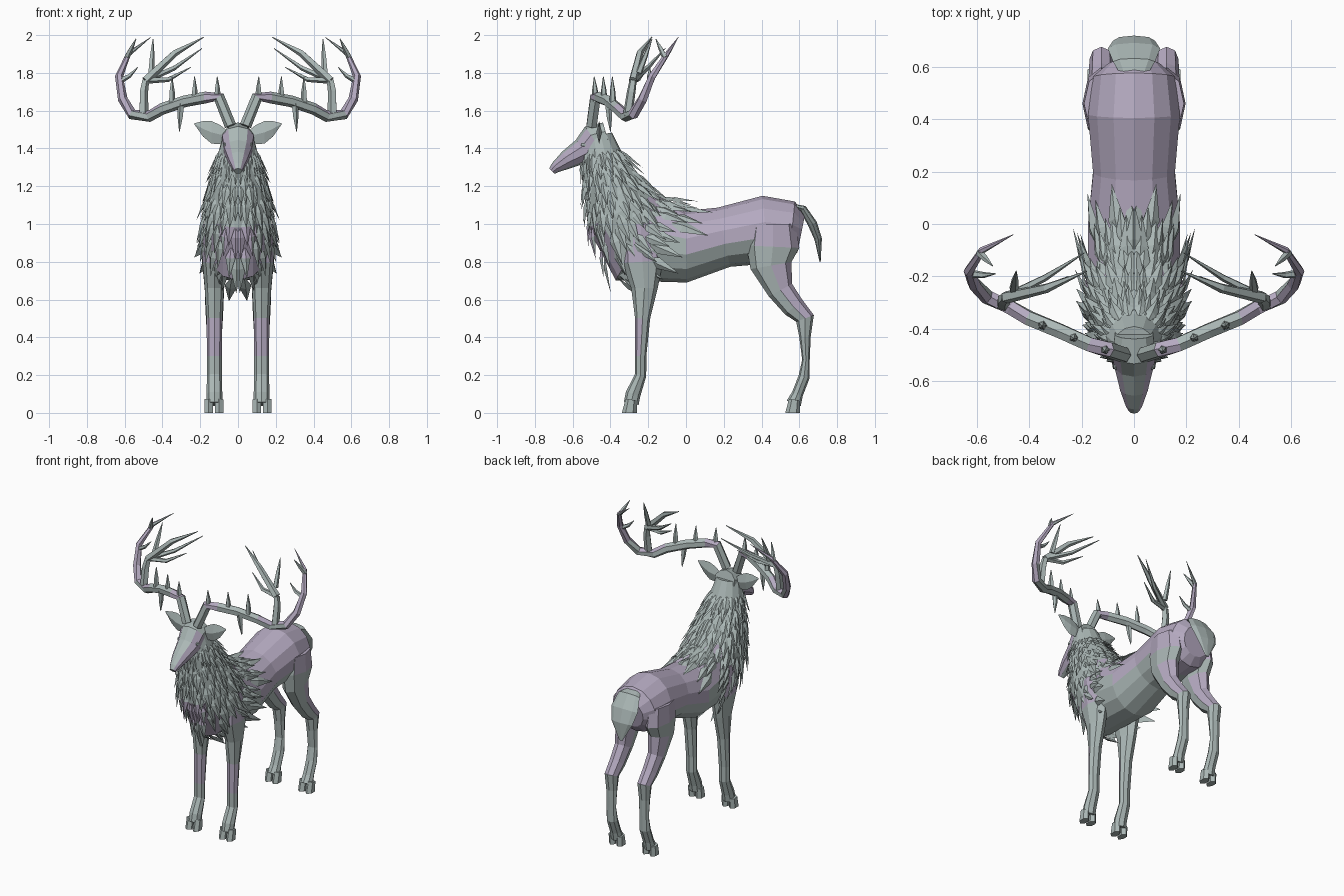
import bpy, bmesh, random
from math import sin, cos, pi
from mathutils import Vector as V

random.seed(4)
cube = bpy.data.objects.get("Cube")
if cube:
    bpy.data.objects.remove(cube)


def material(name, red, green, blue):
    mat = bpy.data.materials.new(name)
    mat.use_nodes = True
    mat.diffuse_color = (red, green, blue, 1)
    mat.node_tree.nodes["Principled BSDF"].inputs["Base Color"].default_value = mat.diffuse_color
    return mat


MATERIALS = [material("grey_green", .41, .48, .47), material("mauve", .46, .4, .53)]


def finish(name, bm, is_mauve=None, mirror=False):
    """Turn a bmesh into a flat shaded object, coloured by a rule on each face."""
    bmesh.ops.recalc_face_normals(bm, faces=bm.faces)
    bm.normal_update()
    for face in bm.faces:
        if is_mauve and is_mauve(face.calc_center_median(), face.normal):
            face.material_index = 1
    mesh = bpy.data.meshes.new(name)
    bm.to_mesh(mesh)
    bm.free()
    for mat in MATERIALS:
        mesh.materials.append(mat)
    obj = bpy.data.objects.new(name, mesh)
    bpy.context.collection.objects.link(obj)
    if mirror:
        obj.modifiers.new("mirror", 'MIRROR')


def skin(bm, rings):
    """Bridge rings of points and cap both ends."""
    loops = [[bm.verts.new(point) for point in ring] for ring in rings]
    count = len(loops[0])
    for low, high in zip(loops, loops[1:]):
        for i in range(count):
            j = (i + 1) % count
            bm.faces.new((low[i], low[j], high[j], high[i]))
    bm.faces.new(loops[0])
    bm.faces.new(loops[-1][::-1])


def directions(points):
    ends = [points[0]] + points + [points[-1]]
    return [(after - before).normalized() for before, after in zip(ends, ends[2:])]


def sections(path, width, x=0):
    """Ovals square to a side-plane path of (y, z, half depth): centre, up, half width."""
    points = [V((x, y, z)) for y, z, depth in path]
    return [(point, V((0, way.z, -way.y)) * step[2], width(step[2]))
            for point, way, step in zip(points, directions(points), path)]


def on_oval(section, angle):
    centre, up, half = section
    return centre + up * cos(angle) + V((half * sin(angle), 0, 0))


def add_limb(bm, path, width, sides, x=0):
    skin(bm, [[on_oval(section, 2 * pi * i / sides) for i in range(sides)]
              for section in sections(path, width, x)])


def limb(name, path, width, sides, is_mauve=None, x=0):
    bm = bmesh.new()
    add_limb(bm, path, width, sides, x)
    finish(name, bm, is_mauve, mirror=x > 0)


def tube(bm, points, radii, sides=5):
    points = [V(point) for point in points]
    rings = []
    for point, way, radius in zip(points, directions(points), radii):
        side = way.cross(V((0, 1, 0))).normalized()
        up = side.cross(way)
        angles = [2 * pi * i / sides for i in range(sides)]
        rings.append([point + radius * (side * cos(a) + up * sin(a)) for a in angles])
    skin(bm, rings)


# Body and neck in one skin
RUMP = [(.61, .95, .1), (.56, .96, .16), (.42, .97, .18), (.2, .93, .16)]
NECK = [(0, .88, .19), (-.25, .92, .25), (-.34, 1.07, .2), (-.4, 1.22, .15),
        (-.45, 1.36, .11), (-.47, 1.47, .08)]


def body_width(depth):
    return min(depth, .18)


def body_mauve(c, n):
    if c.y < -.2:
        return n.y < -.5 and .8 < c.z < 1
    return c.z > .9 or c.y > .4


limb("body", RUMP + NECK, body_width, 14, body_mauve)

# Head with mauve cheeks
limb("head", [(-.42, 1.47, .07), (-.49, 1.45, .08), (-.54, 1.39, .07), (-.63, 1.34, .05),
              (-.69, 1.3, .03), (-.71, 1.28, .02)],
     lambda depth: depth * 1.1, 10, lambda c, n: abs(n.x) > .6 and c.y < -.5)

# Almond eyes
bm = bmesh.new()
bmesh.ops.create_icosphere(bm, subdivisions=1, radius=.02)
bmesh.ops.scale(bm, verts=bm.verts, vec=(.5, 1, .7))
bmesh.ops.translate(bm, verts=bm.verts, vec=(.07, -.54, 1.42))
finish("eyes", bm, mirror=True)

# Leaf shaped ears
bm = bmesh.new()
rings = []
for t in (0, .25, .5, .75, 1):
    centre = V((.05 + .18 * t, -.46, 1.47 + .06 * t * t))
    tall = .06 * sin(pi * (.1 + .88 * t))
    rings.append([centre + V((0, sin(a) * tall / 4, cos(a) * tall)) for a in (0, pi / 2, pi, -pi / 2)])
skin(bm, rings)
finish("ears", bm, lambda c, n: n.z < -.5 and c.x < .13, mirror=True)


# Legs, the hind pair with pointed hocks
def leg_width(depth):
    return .03 + depth * .3


limb("front_legs", [(-.24, 1, .1), (-.23, .8, .11), (-.22, .66, .07), (-.23, .5, .04),
                    (-.24, .3, .03), (-.24, .2, .03), (-.28, .1, .04), (-.29, .05, .04)],
     leg_width, 8, lambda c, n: c.z > .8 or .3 < c.z < .5 and n.y < .3, x=.125)
limb("hind_legs", [(.46, 1, .12), (.46, .88, .14), (.45, .78, .11), (.5, .65, .07),
                   (.57, .56, .06), (.63, .5, .05), (.63, .4, .03), (.635, .28, .02),
                   (.625, .19, .03), (.59, .1, .03), (.57, .05, .04)],
     leg_width, 8, lambda c, n: c.y > .4 and c.z > .85 or .5 < c.z < .8 and n.y > .2, x=.125)

# Cloven hooves, two toes on each foot
for name, y in (("front_hooves", -.3), ("hind_hooves", .565)):
    bm = bmesh.new()
    for x in (.1, .155):
        add_limb(bm, [(y + .01, .07, .03), (y, 0, .04)], lambda depth: .026, 6, x)
    for vert in bm.verts:
        vert.co.z = 0 if vert.co.z < .03 else vert.co.z
    finish(name, bm, lambda c, n: n.y < -.8, mirror=True)

# Spoon shaped tail
limb("tail", [(.55, 1.1, .01), (.62, 1.08, .02), (.67, 1, .025), (.7, .92, .02), (.71, .8, .003)],
     lambda depth: depth * 4, 8)

# Antler beams, sweeping out, then up and back in
BEAM = [(.04, -.5, 1.52), (.1, -.48, 1.67), (.17, -.46, 1.67), (.28, -.41, 1.65),
        (.4, -.36, 1.61), (.47, -.32, 1.57), (.56, -.28, 1.58), (.61, -.23, 1.66),
        (.63, -.18, 1.78), (.58, -.1, 1.9), (.46, -.04, 1.99)]
bm = bmesh.new()
tube(bm, BEAM, [.03 * (1 - (i / 10) ** 5) + .001 for i in range(len(BEAM))], 6)
finish("antler_beams", bm, lambda c, n: c.x > .58 or .11 < c.x < .17 or c.x > .4 and n.z > .5,
       mirror=True)

# Antler tines, each bowed away from the straight line
bm = bmesh.new()


def tine(root, tip, radius, bow):
    root, tip = V(root), V(tip)
    middle = (root + tip) / 2 + V((0, -abs(bow) / 2, bow))
    tube(bm, [root, middle, tip], [radius, radius * .75, .002])


fork = (.49, -.28, 1.76)
tube(bm, [(.5, -.31, 1.57), (.5, -.29, 1.7), fork], [.026, .024, .02])
tine(fork, (.18, -.18, 1.99), .025, .03)
tine(fork, (.19, -.11, 1.93), .018, -.02)
tine(fork, (.25, -.2, 1.83), .018, -.03)
tine((.46, -.25, 1.8), (.45, -.18, 1.98), .018, 0)
tine((.62, -.19, 1.76), (.53, -.19, 1.83), .016, -.01)
tine((.59, -.11, 1.88), (.54, -.16, 1.98), .016, 0)
for x in (.11, .23, .35):
    tine((x, -.52 + .38 * x, 1.66 - x / 10), (x, -.53 + .4 * x, 1.78), .02, 0)
tine((.3, -.41, 1.64), (.31, -.4, 1.49), .02, 0)
finish("antler_tines", bm, mirror=True)

# Shaggy mane: rows of ridged blades that follow the neck down
STATIONS = sections(NECK, body_width)


def neck_point(t, angle):
    """t runs from the withers (0) to the head (1), angle from nape to throat."""
    place = t * (len(STATIONS) - 1)
    i = max(0, min(int(place), len(STATIONS) - 2))
    low, high = (on_oval(station, angle) for station in STATIONS[i:i + 2])
    return low.lerp(high, place - i)


def blade(root, along, out, size):
    side = along.cross(out).normalized() * size * .16
    middle = root + along * size * .35
    stem, left, right, ridge, tip = [bm.verts.new(point) for point in (
        root, middle + side, middle - side, middle + out * size * .08, root + along * size)]
    for corners in ((stem, left, ridge), (stem, ridge, right), (left, tip, ridge),
                    (ridge, tip, right), (stem, right, tip, left)):
        bm.faces.new(corners)


def mane_mauve(c, n):
    return c.x < .09 and n.y < -.7 and .8 < c.z < 1


ROWS, COLUMNS = 12, 10
bm = bmesh.new()
for row in range(ROWS):
    for column in range(COLUMNS):
        angle = pi * (column + row % 2 / 2 + random.uniform(.05, .4)) / COLUMNS
        t = .1 + .1 * angle / pi + .75 * row / (ROWS - 1) + random.uniform(-.03, .03)
        root = neck_point(t, angle)
        flow = (neck_point(t - .1, angle) - root).normalized()
        around = neck_point(t, angle + .05) - neck_point(t, angle - .05)
        out = around.cross(flow).normalized()
        if out.dot(root - neck_point(t, 0).lerp(neck_point(t, pi), .5)) < 0:
            out.negate()
        lift = out * random.uniform(.15, .4) - V((0, 0, .35 * sin(angle / 2)))
        size = random.uniform(.15, .22) * (1.1 - t / 2)
        blade(root - out * .01, (flow + lift).normalized(), out, size)
finish("mane", bm, mane_mauve, mirror=True)
